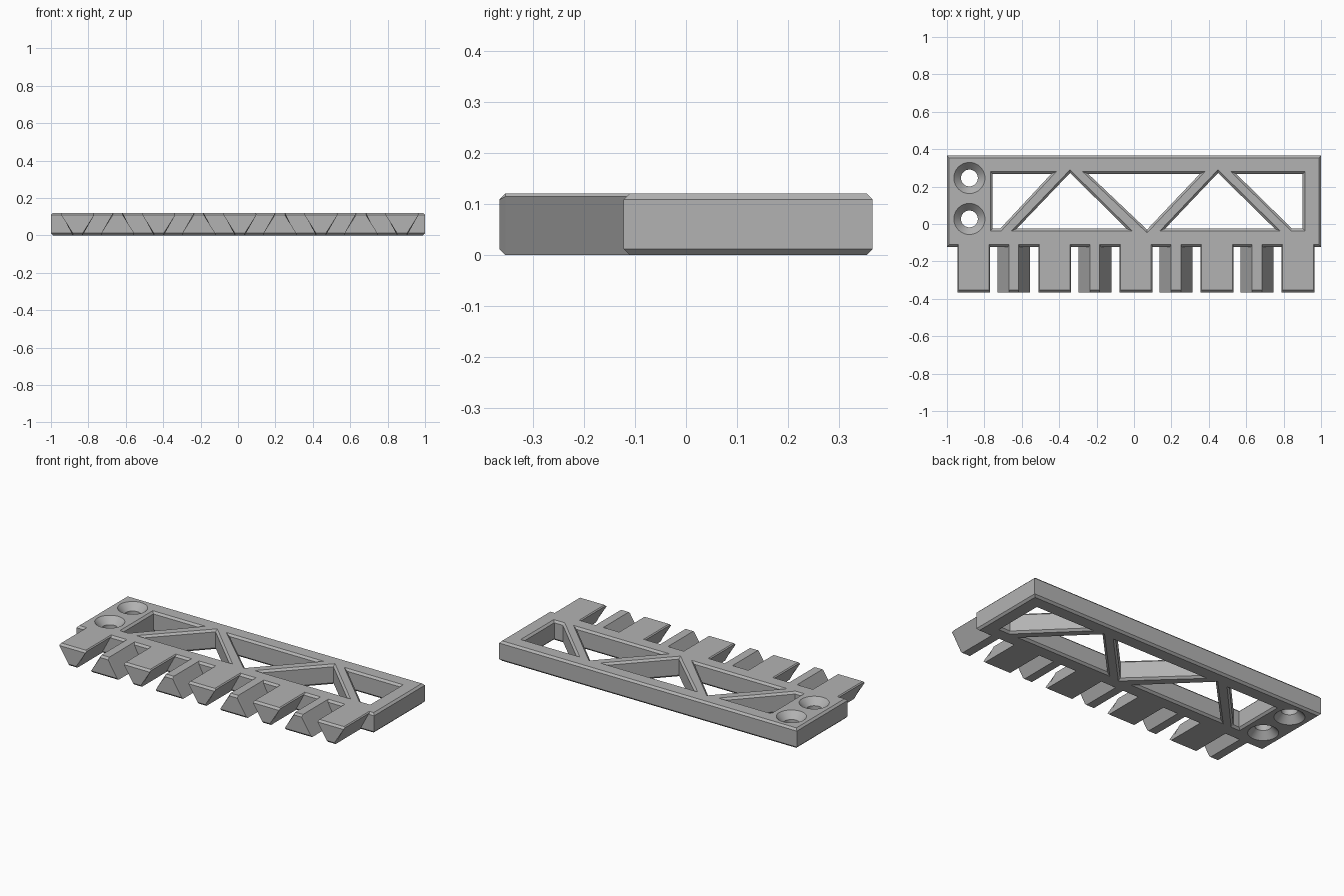
import bpy, bmesh, math
from mathutils import Vector

if "Cube" in bpy.data.objects:
    bpy.data.objects.remove(bpy.data.objects["Cube"])

H, C, E = 0.121, 0.012, 0.004      # thickness, chamfer, cutter overshoot

grey = bpy.data.materials.new("grey_plastic")
grey.diffuse_color = (0.45, 0.45, 0.45, 1)
grey.use_nodes = True
grey.node_tree.nodes["Principled BSDF"].inputs["Base Color"].default_value = grey.diffuse_color


def loft(name, rings):
    """Closed solid skinned through equal-length rings of points."""
    bm = bmesh.new()
    loops = [[bm.verts.new(p) for p in r] for r in rings]
    n = len(loops[0])
    for a, b in zip(loops, loops[1:]):
        for i in range(n):
            j = (i + 1) % n
            bm.faces.new((a[i], a[j], b[j], b[i]))
    bm.faces.new(loops[0])
    bm.faces.new(loops[-1])
    bmesh.ops.recalc_face_normals(bm, faces=bm.faces)
    mesh = bpy.data.meshes.new(name)
    bm.to_mesh(mesh)
    bm.free()
    mesh.materials.append(grey)
    ob = bpy.data.objects.new(name, mesh)
    bpy.context.collection.objects.link(ob)
    return ob


def inset(pts, d):
    """Mitred inset of a counter-clockwise convex polygon."""
    out = []
    for i, p in enumerate(pts):
        p = Vector(p)
        u = (p - Vector(pts[i - 1])).normalized()
        v = (Vector(pts[(i + 1) % len(pts)]) - p).normalized()
        n1, n2 = Vector((-u.y, u.x)), Vector((-v.y, v.x))
        out.append(p + (n1 + n2) * d / (1 + n1.dot(n2)))
    return out


def stack(name, levels):
    return loft(name, [[(p[0], p[1], z) for p in pts] for pts, z in levels])


# Chamfered base plate
rect = [(-1, -0.122), (1, -0.122), (1, 0.365), (-1, 0.365)]
small = inset(rect, C)
plate = stack("truss_plate", [(small, 0), (rect, C), (rect, H - C), (small, H)])

# Truss windows, chamfered on both faces
T, B = 0.28, -0.037
windows = [
    [(-0.768, B), (-0.71, B), (-0.415, T), (-0.768, T)],
    [(-0.655, B), (-0.01, B), (-0.342, T + 0.01)],
    [(-0.275, T), (0.07, B - 0.01), (0.38, T)],
    [(0.138, B), (0.782, B), (0.449, T + 0.01)],
    [(0.517, T), (0.84, B), (0.914, B), (0.914, T)],
]
cutters = []
for w in windows:
    wide, narrow = inset(w, -E), inset(w, C)
    cutters.append(stack("window_cutter", [(wide, -E), (narrow, C), (narrow, H - C), (wide, H + E)]))

# Screw holes, countersunk on both faces
def circle(cx, cy, r, n=48):
    return [(cx + r * math.cos(2 * math.pi * i / n), cy + r * math.sin(2 * math.pi * i / n)) for i in range(n)]

for cy in (0.246, 0.027):
    big, bore = circle(-0.88, cy, 0.083 + E), circle(-0.88, cy, 0.045)
    cutters.append(stack("screw_hole_cutter", [(big, -E), (bore, 0.04), (bore, H - 0.04), (big, H + E)]))

bpy.context.view_layer.objects.active = plate
for c in cutters:
    m = plate.modifiers.new("cut", "BOOLEAN")
    m.object, m.operation, m.solver = c, "DIFFERENCE", "EXACT"
    bpy.ops.object.modifier_apply(modifier=m.name)
    bpy.data.objects.remove(c)
plate.select_set(True)
bpy.ops.object.shade_smooth_by_angle(angle=math.radians(20))


# Dovetail teeth: half-width profiles over height, front edge chamfered
def tooth(name, x, wide_top):
    wide, thin, lip = 0.088, 0.026, 0.006
    if wide_top:
        prof = [(thin, 0), (wide, H - lip), (wide - lip, H)]
    else:
        prof = [(wide, 0), (thin, H)]

    def ring(y, lo, hi):
        pts = [(w, min(max(z, lo), hi)) for w, z in prof]
        return [(x + w, y, z) for w, z in pts] + [(x - w, y, z) for w, z in reversed(pts)]

    loft(name, [ring(-0.122 + C, 0, H), ring(-0.365 + C, 0, H), ring(-0.365, C, H - C)])


PITCH = 0.4335
for i in range(5):
    tooth("wide_top_tooth", -0.857 + i * PITCH, True)
for i in range(4):
    tooth("wide_bottom_tooth", -0.643 + i * PITCH, False)
